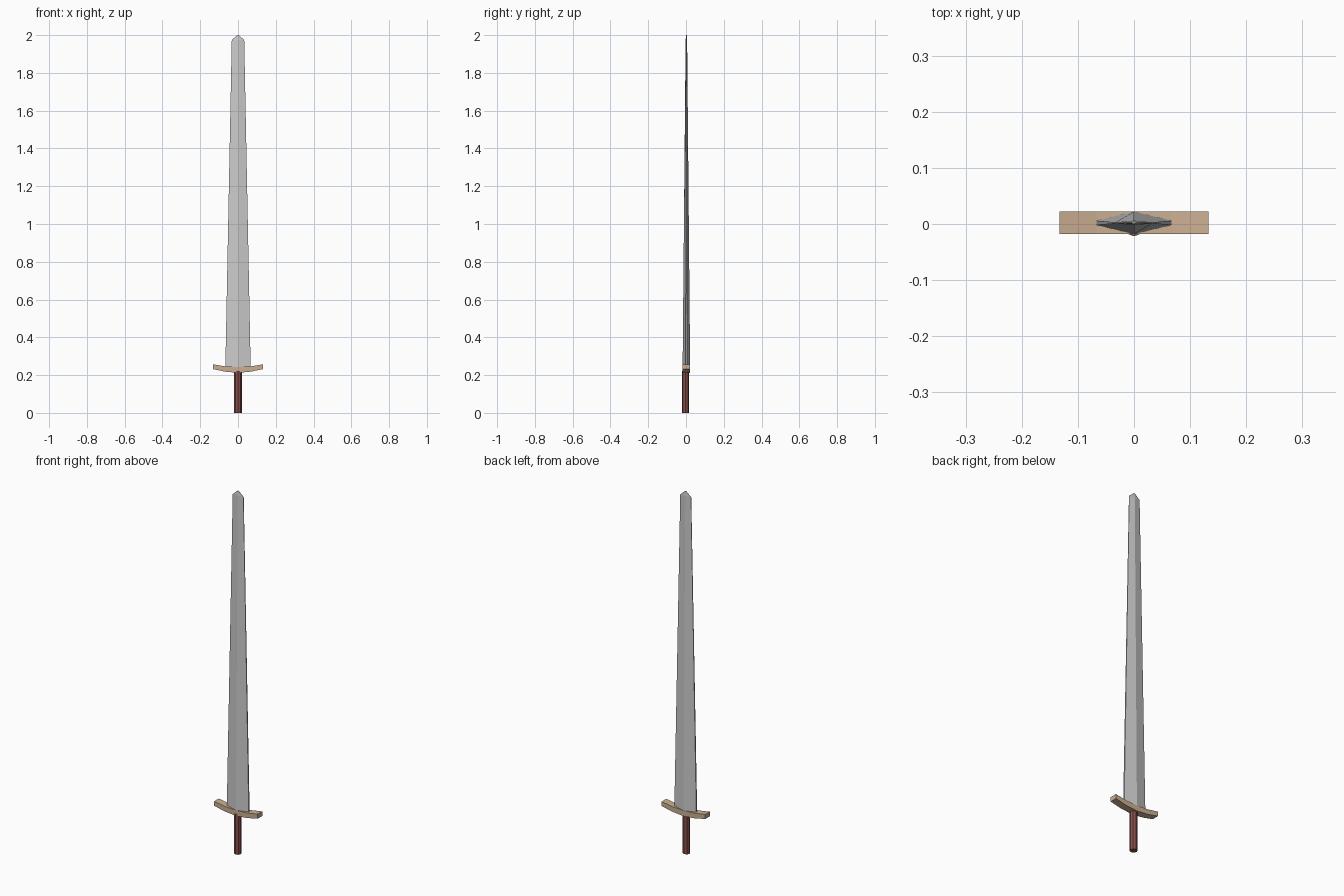
import bpy
from math import cos, sin, pi

if "Cube" in bpy.data.objects:
    bpy.data.objects.remove(bpy.data.objects["Cube"])


def material(name, color):
    m = bpy.data.materials.new(name)
    m.diffuse_color = (*color, 1)
    m.use_nodes = True
    m.node_tree.nodes["Principled BSDF"].inputs["Base Color"].default_value = m.diffuse_color
    return m


def loft(name, rings, mat=None):
    """Skin equal-sized closed rings and cap both ends."""
    n = len(rings[0])
    verts = [p for ring in rings for p in ring]
    faces = [(r * n + i, r * n + (i + 1) % n, (r + 1) * n + (i + 1) % n, (r + 1) * n + i)
             for r in range(len(rings) - 1) for i in range(n)]
    faces += [tuple(reversed(range(n))), tuple(range(len(verts) - n, len(verts)))]
    mesh = bpy.data.meshes.new(name)
    mesh.from_pydata(verts, [], faces)
    obj = bpy.data.objects.new(name, mesh)
    bpy.context.collection.objects.link(obj)
    if mat:
        mesh.materials.append(mat)
    return obj


wood = material("guard_brown", (0.60, 0.43, 0.29))
leather = material("grip_red", (0.25, 0.08, 0.07))
Y = 0.002  # blade and guard centre line


# Blade: ridged section with narrow blunt edges, tapering to a short point
def blade_ring(z, w, ridge, edge):
    return [(w, Y - edge, z), (w, Y + edge, z), (0, Y + ridge, z),
            (-w, Y + edge, z), (-w, Y - edge, z), (0, Y - ridge, z)]


loft("blade", [blade_ring(0.238, 0.067, 0.020, 0.004),
               blade_ring(1.974, 0.033, 0.004, 0.001),
               blade_ring(2.0, 0.004, 0.002, 0.0005)])

# Crossguard: square bar curving upward at both ends
guard_path = [(-0.133, 0.232, 0.257), (-0.067, 0.218, 0.246), (0, 0.212, 0.243),
              (0.067, 0.218, 0.246), (0.133, 0.232, 0.257)]
loft("crossguard", [[(x, Y - 0.02, lo), (x, Y + 0.02, lo), (x, Y + 0.02, hi), (x, Y - 0.02, hi)]
                    for x, lo, hi in guard_path], wood)

# Grip: straight eight-sided handle
loft("grip", [[(0.020 * cos(a), -0.003 + 0.019 * sin(a), z)
               for a in (pi / 4 * i for i in range(8))]
              for z in (0, 0.222)], leather)
